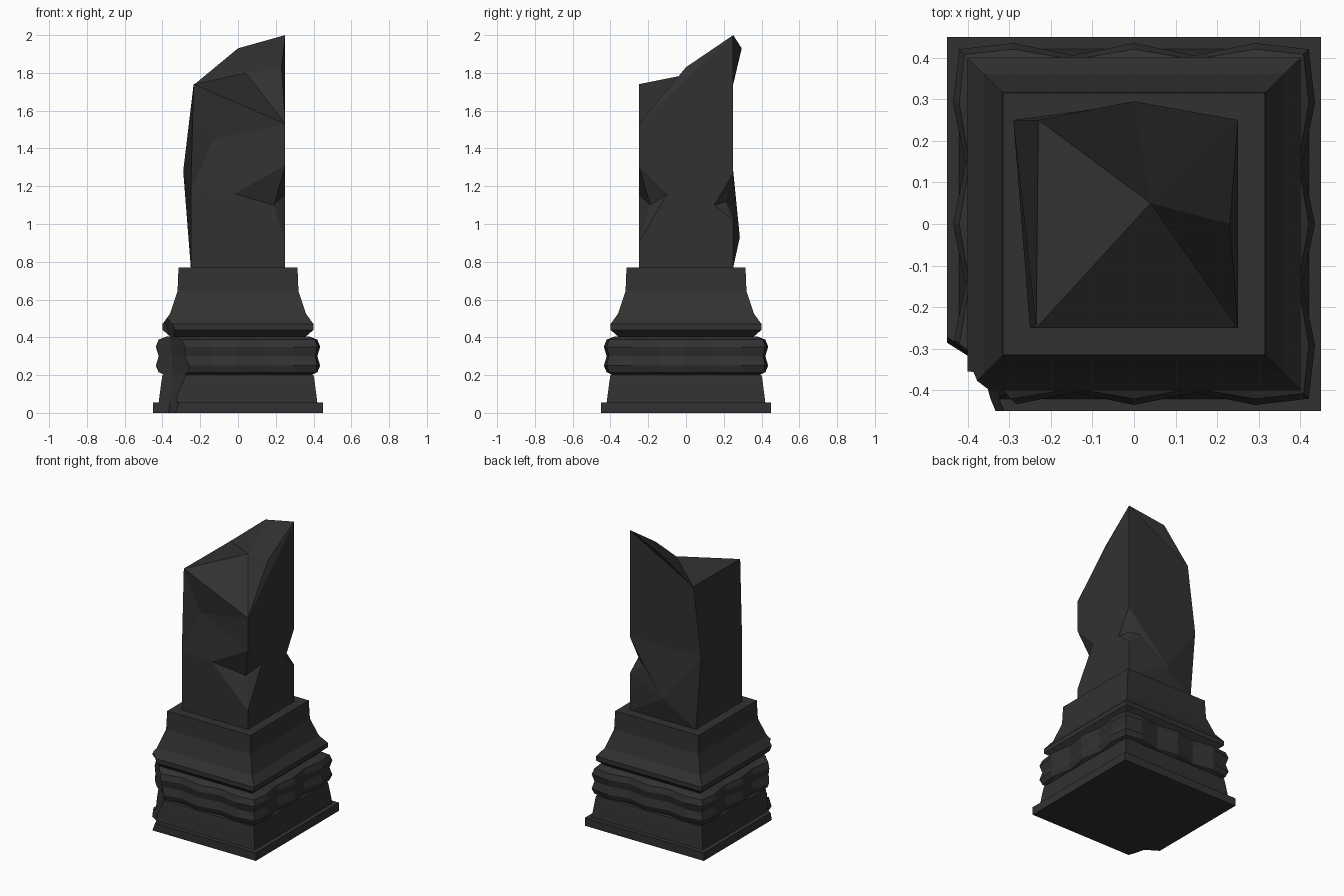
import bpy, bmesh

cube = bpy.data.objects.get("Cube")
if cube:
    bpy.data.objects.remove(cube, do_unlink=True)

stone = bpy.data.materials.new("dark_stone")
stone.use_nodes = True
GREY = (0.031, 0.031, 0.031, 1)
stone.diffuse_color = GREY
stone.node_tree.nodes["Principled BSDF"].inputs["Base Color"].default_value = GREY


def finish(name, bm):
    """Turn a bmesh into a flat shaded stone object."""
    bmesh.ops.recalc_face_normals(bm, faces=bm.faces[:])
    mesh = bpy.data.meshes.new(name)
    bm.to_mesh(mesh)
    bm.free()
    mesh.materials.append(stone)
    obj = bpy.data.objects.new(name, mesh)
    bpy.context.collection.objects.link(obj)
    return obj


def loft(name, rings):
    """Skin a stack of equal rings and cap both ends."""
    bm = bmesh.new()
    loops = [[bm.verts.new(p) for p in ring] for ring in rings]
    n = len(loops[0])
    for low, high in zip(loops, loops[1:]):
        for i in range(n):
            j = (i + 1) % n
            bm.faces.new((low[i], low[j], high[j], high[i]))
    bm.faces.new(loops[0])
    bm.faces.new(loops[-1])
    return finish(name, bm)


def square(half, z):
    return [(-half, -half, z), (half, -half, z), (half, half, z), (-half, half, z)]


def scalloped(half, z, wave):
    """Square ring whose sides ripple in and out."""
    corner = half - wave / 2
    steps = [(-corner, corner)]
    steps += [(k * 0.145, half - wave * (k % 2)) for k in range(-2, 3)]
    # the outer steps are even, so they form peaks beside each corner
    ring = []
    for cx, cy in ((1, 0), (0, 1), (-1, 0), (0, -1)):
        ring += [(t * cx + d * cy, -d * cx + t * cy, z) for t, d in steps]
    return ring


# Moulded base with foot, waist and collar
base = loft("pedestal", [square(h, z) for h, z in (
    (0.45, 0), (0.45, 0.055), (0.42, 0.055), (0.405, 0.17), (0.40, 0.2),
    (0.36, 0.215), (0.36, 0.405), (0.40, 0.44), (0.40, 0.47), (0.36, 0.525),
    (0.32, 0.645), (0.315, 0.77))])

# Rippled double band around the waist
band = loft("rippled_band", [scalloped(h, z, w) for h, z, w in (
    (0.39, 0.202, 0.01), (0.42, 0.215, 0.025), (0.435, 0.25, 0.03),
    (0.42, 0.3, 0.025), (0.435, 0.35, 0.03), (0.42, 0.388, 0.025),
    (0.38, 0.404, 0.01))])


# Broken corner, carved out of base and band
def chip_ring(z, a, b, inner):
    return [(-0.6, -0.6, z), (-a, -0.6, z), (-a, -0.45, z),
            (-inner, -inner + 0.03, z), (-0.45, -b, z), (-0.6, -b, z)]


chip = loft("chip_cutter", [chip_ring(*r) for r in (
    (-0.02, 0.34, 0.29, 0.37), (0.06, 0.31, 0.27, 0.36), (0.2, 0.23, 0.26, 0.35),
    (0.3, 0.26, 0.28, 0.35), (0.4, 0.28, 0.27, 0.36), (0.54, 0.38, 0.38, 0.40))])
chip.hide_render = True
for obj in (base, band):
    cut = obj.modifiers.new("chipped_corner", "BOOLEAN")
    cut.operation = "DIFFERENCE"
    cut.solver = "EXACT"
    cut.object = chip
    bpy.context.view_layer.objects.active = obj
    bpy.ops.object.modifier_apply(modifier=cut.name)
bpy.data.objects.remove(chip, do_unlink=True)

# Broken shaft: f/b = front/back, l/r = -x/+x side
S = 0.25
points = {
    "foot_fl": (-S, -S, 0.77), "foot_fr": (S, -S, 0.77),
    "foot_br": (S, S, 0.77), "foot_bl": (-S, S, 0.77),
    "top_fl": (-0.235, -S, 1.74), "top_fr": (S, -S, 1.53),
    "top_r": (0.23, 0, 1.83), "top_br": (S, S, 2),
    "top_b": (0, 0.295, 1.93), "top_bl": (-0.23, S, 1.74),
    "crown": (0.04, 0.05, 1.8),
    "mid_bl": (-0.29, S, 1.28), "mid_fl": (-S, -S, 1.17),
    "hollow": (-0.13, -0.215, 1.45), "bulge": (-0.03, 0.285, 0.93),
    # notch in the front corner
    "nf_up": (S, -S, 1.31), "nf_in": (0.19, -0.19, 1.1), "nf_low": (S, -S, 0.9),
    "nf_front": (-0.02, -S, 1.16), "nf_side": (S, -0.1, 1.16),
    # notch in the back corner
    "nb_up": (S, S, 1.27), "nb_in": (0.21, 0.21, 1.12), "nb_low": (S, S, 1.02),
    "nb_back": (0.15, S, 1.1), "nb_side": (S, 0.15, 1.1),
}
faces = [
    "foot_fl foot_fr foot_br foot_bl",
    # front
    "top_fl top_fr hollow", "hollow top_fr nf_up", "hollow nf_up nf_front",
    "hollow nf_front mid_fl", "top_fl hollow mid_fl",
    "mid_fl nf_front nf_low foot_fr foot_fl",
    # +x side
    "top_fr top_r top_br",
    "foot_fr foot_br nb_low nb_side nb_up top_br top_fr nf_up nf_side nf_low",
    # back
    "top_br top_b top_bl", "top_br top_bl mid_bl nb_up",
    # -x side
    "top_fl top_bl mid_bl", "top_fl mid_bl mid_fl",
    "mid_fl mid_bl foot_bl", "mid_fl foot_bl foot_fl",
]


def fan(centre, rim, closed=True):
    names = rim.split()
    ends = names[1:] + names[:1] if closed else names[1:]
    return [f"{centre} {a} {b}" for a, b in zip(names, ends)]


faces += fan("crown", "top_fl top_fr top_r top_br top_b top_bl")
faces += fan("bulge", "mid_bl nb_up nb_back nb_low foot_br foot_bl")
faces += fan("nf_in", "nf_up nf_front nf_low nf_side")
faces += fan("nb_in", "nb_up nb_back nb_low nb_side")

bm = bmesh.new()
verts = {name: bm.verts.new(p) for name, p in points.items()}
for face in faces:
    bm.faces.new([verts[n] for n in face.split()])
finish("broken_shaft", bm)
